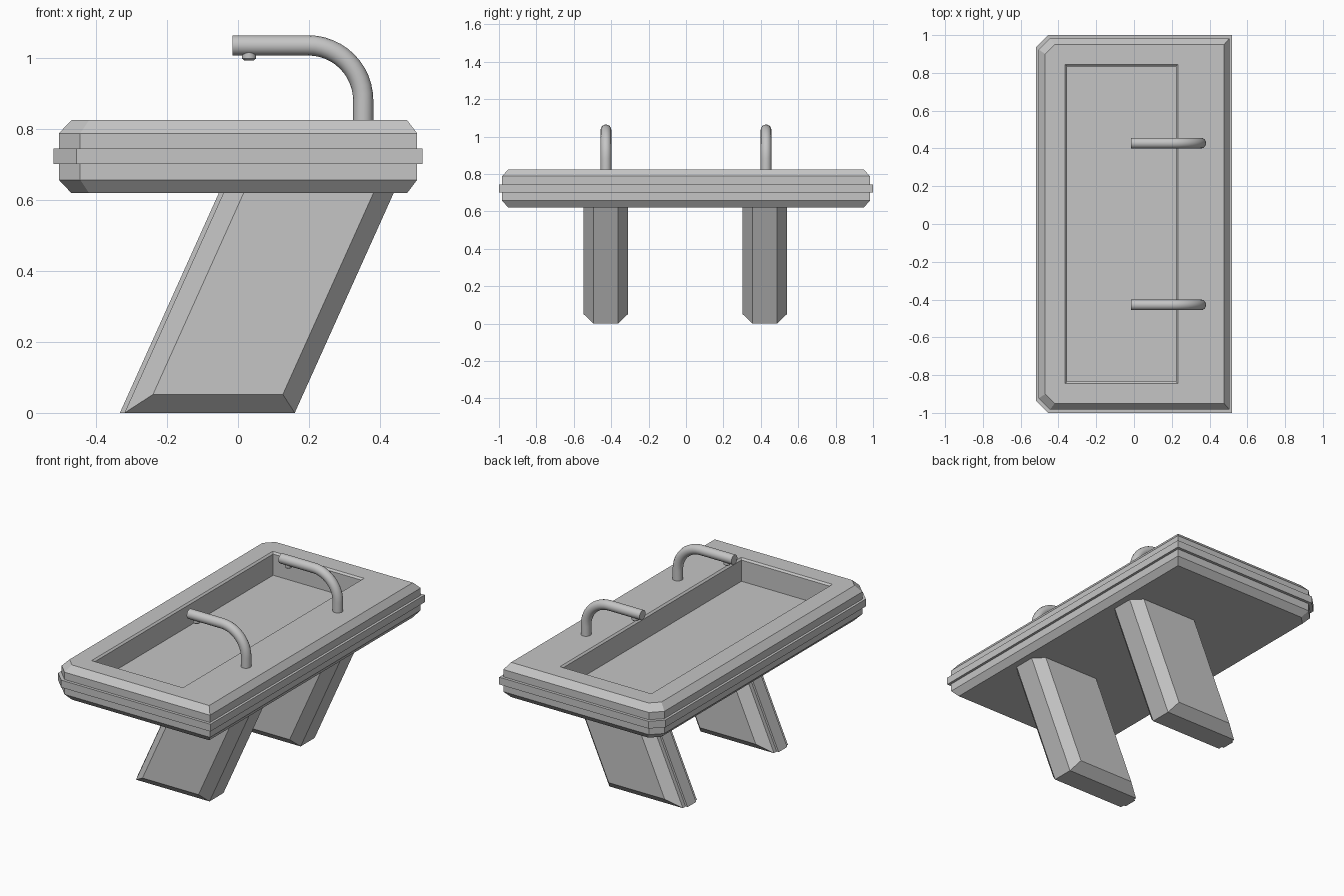
import bpy, bmesh, math

cube = bpy.data.objects.get("Cube")
if cube:
    bpy.data.objects.remove(cube, do_unlink=True)

# One grey material for everything
grey = bpy.data.materials.new("light_grey")
grey.use_nodes = True
grey.diffuse_color = (0.56, 0.56, 0.56, 1)
grey.node_tree.nodes["Principled BSDF"].inputs["Base Color"].default_value = grey.diffuse_color


def loft(name, loops, ring=False):
    """Skin a stack of equal-length loops; cap the ends, or join them as a ring."""
    bm = bmesh.new()
    rows = [[bm.verts.new(p) for p in loop] for loop in loops]
    n = len(rows[0])
    pairs = list(zip(rows, rows[1:]))
    if ring:
        pairs.append((rows[-1], rows[0]))
    else:
        bm.faces.new(rows[0])
        bm.faces.new(rows[-1])
    for a, b in pairs:
        for i in range(n):
            j = (i + 1) % n
            bm.faces.new((a[i], a[j], b[j], b[i]))
    bmesh.ops.remove_doubles(bm, verts=bm.verts, dist=0.0001)
    bmesh.ops.recalc_face_normals(bm, faces=bm.faces)
    mesh = bpy.data.meshes.new(name)
    bm.to_mesh(mesh)
    bm.free()
    mesh.materials.append(grey)
    obj = bpy.data.objects.new(name, mesh)
    bpy.context.collection.objects.link(obj)
    return obj


def smooth(obj):
    bpy.ops.object.select_all(action='DESELECT')
    obj.select_set(True)
    bpy.context.view_layer.objects.active = obj
    bpy.ops.object.shade_smooth_by_angle(angle=math.radians(40))


def outline(x0, x1, y, cut, z):
    """Rectangle with its two -x corners cut off."""
    return [(x1, -y, z), (x1, y, z), (x0 + cut, y, z),
            (x0, y - cut, z), (x0, cut - y, z), (x0 + cut, -y, z)]


# Counter slab with sunken basin
loft("counter_basin", [
    outline(-0.47, 0.477, 0.95, 0.05, 0.62),
    outline(-0.505, 0.505, 0.983, 0.06, 0.657),
    outline(-0.505, 0.505, 0.983, 0.06, 0.788),
    outline(-0.47, 0.477, 0.95, 0.05, 0.825),
    outline(-0.365, 0.232, 0.845, 0, 0.825),
    outline(-0.355, 0.222, 0.835, 0, 0.815),
    outline(-0.355, 0.222, 0.835, 0, 0.69),
])

# Trim band around the slab
loft("trim_band", [
    outline(-0.49, 0.49, 0.97, 0.06, 0.702),
    outline(-0.52, 0.52, 1.0, 0.065, 0.702),
    outline(-0.52, 0.52, 1.0, 0.065, 0.745),
    outline(-0.49, 0.49, 0.97, 0.06, 0.745),
], ring=True)

LEAN = 0.45


def leg_section(y, half, cut, z):
    """Chamfered leg cross-section, shifted along x by the lean."""
    x0, x1, flat = -0.32 + LEAN * z, 0.16 + LEAN * z, 0.065
    right = [(x1, -flat), (x1, flat), (x1 - cut, half), (x0 + cut, half)]
    left = [(x0, flat), (x0, -flat), (x0 + cut, -half), (x1 - cut, -half)]
    return [(px, y + py, z) for px, py in right + left]


def strip_section(y, z):
    x = -0.333 + LEAN * z
    return [(x, y - 0.04, z), (x + 0.03, y - 0.04, z),
            (x + 0.03, y + 0.04, z), (x, y + 0.04, z)]


def tap(side, y):
    """Bent tube with a short outlet under its end."""
    radius, cx, cz = 0.155, 0.198, 0.881
    path = [(0.353, 0.8)]
    for i in range(13):
        a = math.pi / 2 * i / 12
        path.append((cx + radius * math.cos(a), cz + radius * math.sin(a)))
    path.append((-0.016, cz + radius))
    curve = bpy.data.curves.new(side + "_tap", 'CURVE')
    curve.dimensions = '3D'
    curve.bevel_depth = 0.0285
    curve.bevel_resolution = 6
    curve.use_fill_caps = True
    spline = curve.splines.new('POLY')
    spline.points.add(len(path) - 1)
    for point, (x, z) in zip(spline.points, path):
        point.co = (x, y, z, 1)
    curve.materials.append(grey)
    obj = bpy.data.objects.new(side + "_tap", curve)
    bpy.context.collection.objects.link(obj)
    bpy.ops.object.select_all(action='DESELECT')
    obj.select_set(True)
    bpy.context.view_layer.objects.active = obj
    bpy.ops.object.convert(target='MESH')
    smooth(bpy.context.view_layer.objects.active)

    rings = []
    for r, z in [(0.014, 0.994), (0.02, 0.999), (0.02, 1.02)]:
        angles = [math.tau * i / 20 for i in range(20)]
        rings.append([(0.031 + r * math.cos(a), y + r * math.sin(a), z) for a in angles])
    smooth(loft(side + "_tap_outlet", rings))


# Leaning legs and taps, one of each per end
for side, sign in (("front", -1), ("back", 1)):
    y = sign * 0.425 - 0.004
    loft(side + "_leg", [
        leg_section(y, 0.065, 0, 0),
        leg_section(y, 0.12, 0.057, 0.052),
        leg_section(y, 0.12, 0.057, 0.63),
    ])
    loft(side + "_leg_strip", [strip_section(y, 0), strip_section(y, 0.63)])
    tap(side, sign * 0.428)
